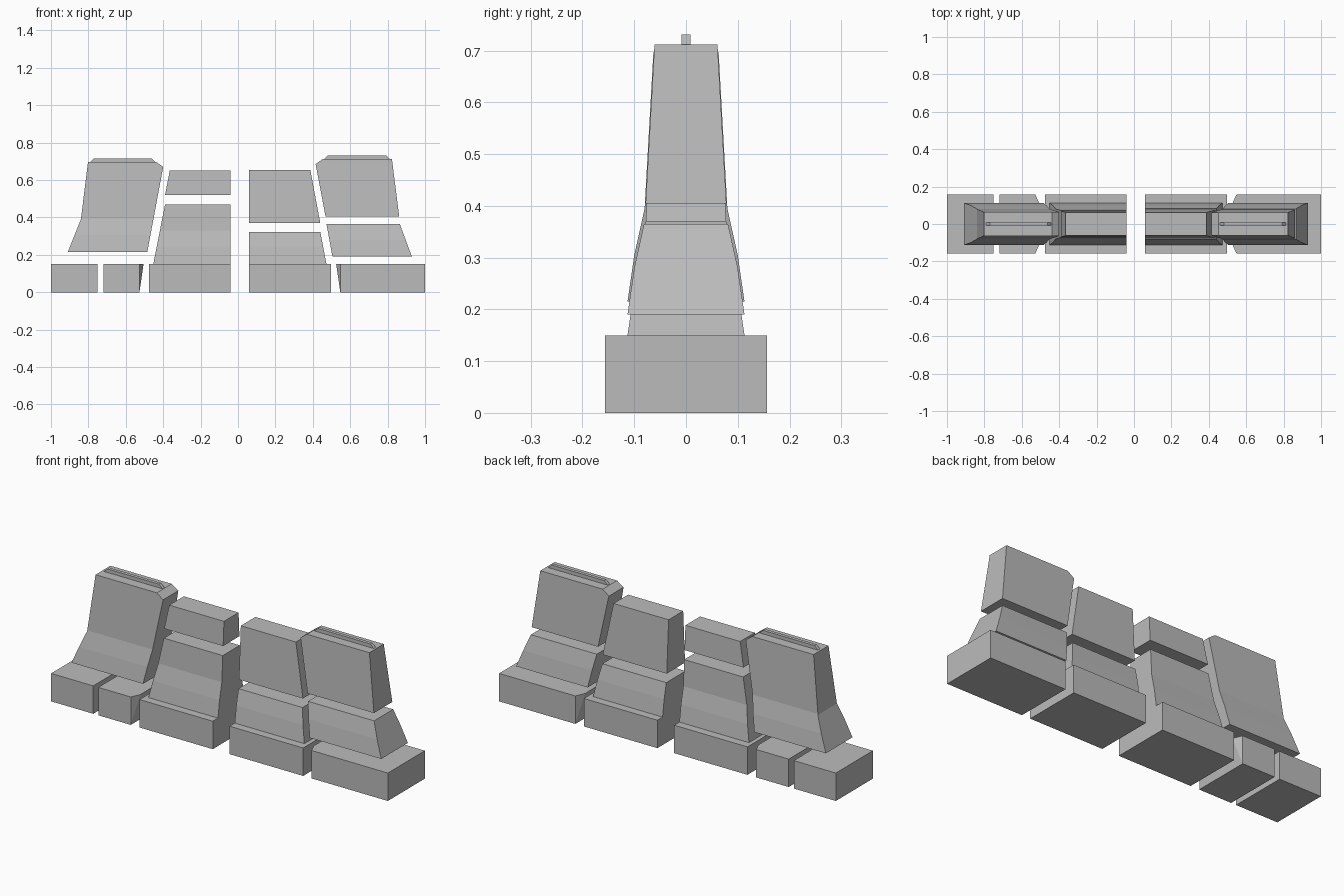
import bpy
import bmesh

cube = bpy.data.objects.get("Cube")
if cube:
    bpy.data.objects.remove(cube, do_unlink=True)

stone = bpy.data.materials.new("grey_concrete")
stone.use_nodes = True
grey = (0.5, 0.5, 0.5, 1)
stone.diffuse_color = grey
stone.node_tree.nodes["Principled BSDF"].inputs["Base Color"].default_value = grey

# Barrier half thickness against height above the foot of the barrier
THICKNESS = [(0, 0.113), (0.09, 0.10), (0.18, 0.08), (0.5, 0.062), (0.6, 0.057)]


def sample(points, t):
    """Linear lookup in a list of (t, value)."""
    for (t0, v0), (t1, v1) in zip(points, points[1:]):
        if t <= t1:
            return v0 + (v1 - v0) * max(0, t - t0) / (t1 - t0)
    return points[-1][1]


def finish(name, bm):
    bmesh.ops.recalc_face_normals(bm, faces=bm.faces)
    mesh = bpy.data.meshes.new(name)
    bm.to_mesh(mesh)
    bm.free()
    mesh.materials.append(stone)
    obj = bpy.data.objects.new(name, mesh)
    bpy.context.collection.objects.link(obj)
    return obj


def loft(name, rows):
    """Stack rectangles given as (z, left x, right x, half depth)."""
    bm = bmesh.new()
    rings = [[bm.verts.new(p) for p in ((a, -d, z), (b, -d, z), (b, d, z), (a, d, z))]
             for z, a, b, d in rows]
    bm.faces.new(rings[0])
    bm.faces.new(rings[-1])
    for low, high in zip(rings, rings[1:]):
        for i in range(4):
            j = (i + 1) % 4
            bm.faces.new((low[i], low[j], high[j], high[i]))
    return finish(name, bm)


def wall_piece(name, foot, west, east):
    """Barrier chunk between two (z, x) end outlines, flared by THICKNESS."""
    z0, z1 = west[0][0], west[-1][0]
    levels = {z for z, x in west + east}
    levels |= {foot + h for h, d in THICKNESS if z0 + 0.01 < foot + h < z1 - 0.01}
    loft(name, [(z, sample(west, z), sample(east, z), sample(THICKNESS, z - foot))
                for z in sorted(levels)])


def base_block(name, x0, x1):
    loft(name, [(0, x0, x1, 0.157), (0.15, x0, x1, 0.157)])


def nosed_base(name, flat, end, nose):
    """Base block whose broken end leans outward with clipped top corners."""
    bm = bmesh.new()
    for y in (-0.157, 0.157):
        for x in (flat, end):
            for z in (0, 0.15):
                bm.verts.new((x, y, z))
        bm.verts.new((nose, y * 0.68, 0.15))
    bmesh.ops.convex_hull(bm, input=bm.verts)
    bmesh.ops.dissolve_limit(bm, angle_limit=0.01, verts=bm.verts, edges=bm.edges)
    finish(name, bm)


# Plinth blocks
base_block("base_outer_right", -1, -0.75)
nosed_base("base_small_right", -0.72, -0.527, -0.505)
base_block("base_inner_right", -0.475, -0.04)
base_block("base_inner_left", 0.06, 0.497)
nosed_base("base_outer_left", 1, 0.547, 0.525)

# Tall right-hand end chunk
wall_piece("wall_end_right", 0.215,
           [(0.215, -0.91), (0.39, -0.84), (0.697, -0.802)],
           [(0.215, -0.485), (0.67, -0.40), (0.697, -0.438)])

# Inner chunks
wall_piece("wall_inner_right_lower", 0.15,
           [(0.15, -0.453), (0.47, -0.39)], [(0.15, -0.04), (0.47, -0.04)])
wall_piece("wall_inner_right_upper", 0.15,
           [(0.52, -0.39), (0.65, -0.365)], [(0.52, -0.04), (0.65, -0.04)])
wall_piece("wall_inner_left_lower", 0.15,
           [(0.15, 0.06), (0.323, 0.06)], [(0.15, 0.473), (0.323, 0.44)])
wall_piece("wall_inner_left_upper", 0.15,
           [(0.37, 0.06), (0.653, 0.06)], [(0.37, 0.44), (0.653, 0.387)])

# Left-hand end chunks
wall_piece("wall_end_left_lower", 0.19,
           [(0.19, 0.505), (0.365, 0.473)], [(0.19, 0.93), (0.365, 0.865)])
wall_piece("wall_end_left_upper", 0.19,
           [(0.405, 0.468), (0.685, 0.415), (0.712, 0.452)],
           [(0.405, 0.862), (0.712, 0.823)])

# Thin lifting ribs on the end chunks
for side, x0, x1, z in (("right", -0.79, -0.443, 0.697), ("left", 0.46, 0.812, 0.712)):
    loft("top_rib_" + side, [(z, x0, x1, 0.009), (z + 0.019, x0 + 0.02, x1 - 0.02, 0.009)])
